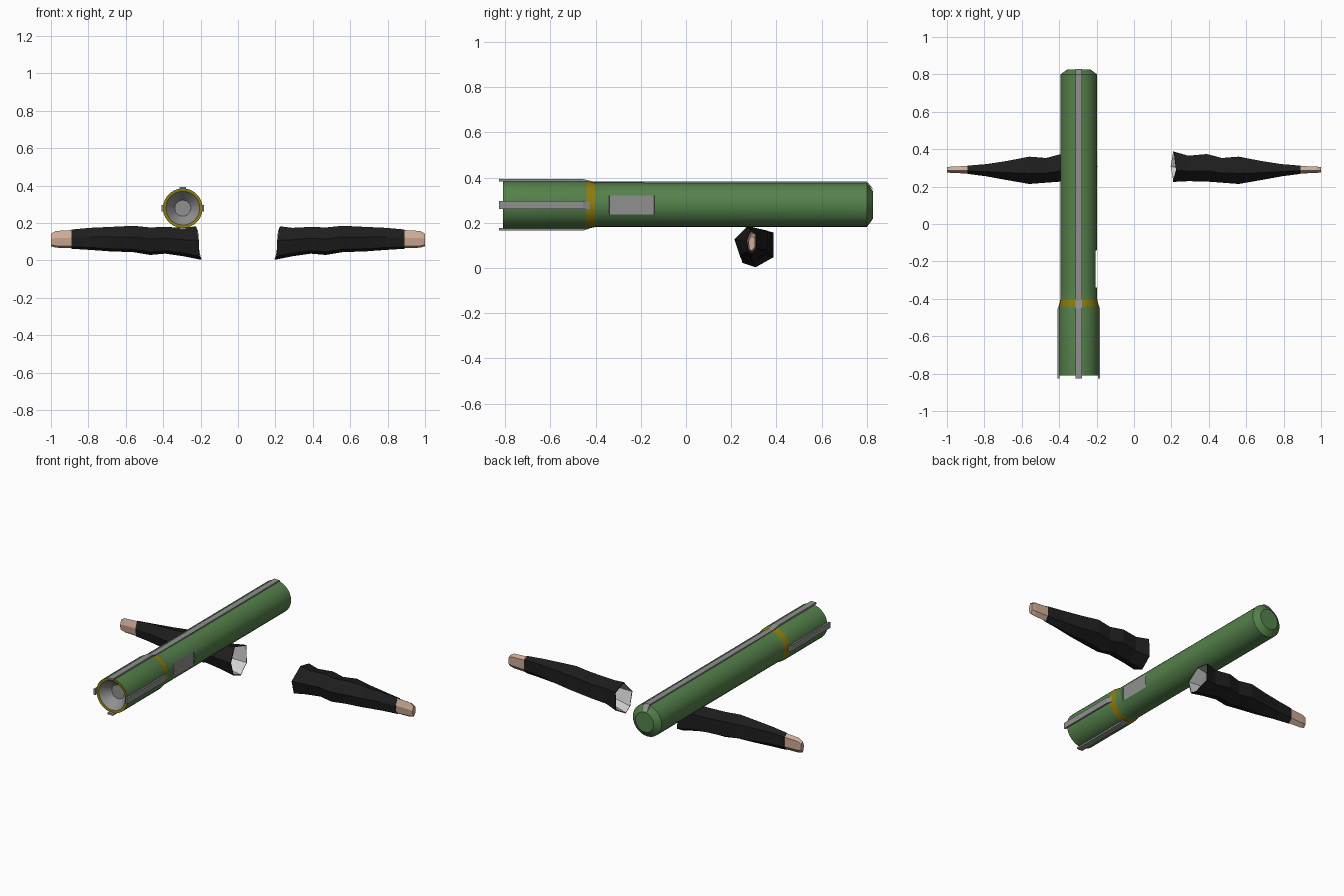
import bpy, bmesh
from math import sin, cos, pi
from mathutils import Vector, Matrix

cube = bpy.data.objects.get("Cube")
if cube:
    bpy.data.objects.remove(cube)


def material(name, rgb):
    m = bpy.data.materials.new(name)
    m.use_nodes = True
    m.diffuse_color = (*rgb, 1)
    bsdf = m.node_tree.nodes["Principled BSDF"]
    bsdf.inputs["Base Color"].default_value = (*rgb, 1)
    bsdf.inputs["Roughness"].default_value = 0.8
    return m


GREEN = material("tube green", (0.09, 0.22, 0.07))
YELLOW = material("band yellow", (0.27, 0.21, 0.005))
GREY = material("metal grey", (0.28, 0.28, 0.28))
BLACK = material("sleeve black", (0.013, 0.013, 0.013))
LINING = material("lining pale grey", (0.62, 0.62, 0.62))
SKIN = material("skin", (0.62, 0.41, 0.31))


def loft(name, rings, mats, cap_start=True, cap_end=True, rule=None):
    """Skin a list of equal-length vertex rings."""
    bm = bmesh.new()
    loops = [[bm.verts.new(p) for p in ring] for ring in rings]
    n = len(rings[0])
    for a, b in zip(loops, loops[1:]):
        for i in range(n):
            j = (i + 1) % n
            bm.faces.new((a[i], a[j], b[j], b[i]))
    if cap_start:
        bm.faces.new(loops[0])
    if cap_end:
        bm.faces.new(loops[-1])
    bmesh.ops.recalc_face_normals(bm, faces=bm.faces)
    if rule:
        for f in bm.faces:
            f.material_index = rule(f)
    mesh = bpy.data.meshes.new(name)
    bm.to_mesh(mesh)
    bm.free()
    for m in mats:
        mesh.materials.append(m)
    obj = bpy.data.objects.new(name, mesh)
    bpy.context.collection.objects.link(obj)
    return obj


# Launch tube: lathe profile (y, radius), with a flat cut into its left side
AXIS = Vector((-0.295, 0, 0.279))
SIDES, R = 28, 0.098
FLAT = R * cos(4 * pi / SIDES)
profile = [(-0.75, 0.043), (-0.808, 0.09), (-0.81, 0.106), (-0.44, 0.106),
           (-0.40, R), (-0.34, R), (-0.339, R), (-0.141, R), (-0.14, R),
           (0.80, R), (0.826, 0.062)]


def circle(y, r):
    limit = FLAT if -0.3395 < y < -0.1405 else 1
    return [(min(r * cos(2 * pi * i / SIDES), limit), y, r * sin(2 * pi * i / SIDES))
            for i in range(SIDES)]


def tube_rule(f):
    c = f.calc_center_median()
    radius = (c.x ** 2 + c.z ** 2) ** 0.5
    if c.y < -0.7 and radius < 0.08:
        return 2                                    # recessed muzzle
    if c.y < -0.805 or -0.44 < c.y < -0.40:
        return 1                                    # muzzle rim and band
    if -0.339 < c.y < -0.141 and f.normal.x > 0.999 and c.x < FLAT + 0.0001:
        return 2                                    # side flat
    return 0


tube = loft("launch_tube", [circle(y, r) for y, r in profile],
            [GREEN, YELLOW, GREY], rule=tube_rule)
tube.location = AXIS
bpy.ops.object.select_all(action='DESELECT')
tube.select_set(True)
bpy.context.view_layer.objects.active = tube
bpy.ops.object.shade_smooth_by_angle(angle=pi / 9)


# Rails: side outline (y, radius) given thickness, turned around the tube axis
def rail(name, outline, turn, width=0.036):
    rings = [[(x, y, r) for y, r in outline] for x in (-width / 2, width / 2)]
    obj = loft(name, rings, [GREY])
    obj.matrix_world = Matrix.Translation(AXIS) @ Matrix.Rotation(turn, 4, 'Y')


fin = [(-0.826, 0.103), (-0.826, 0.114), (-0.455, 0.114), (-0.425, 0.104), (-0.425, 0.09)]
for name, turn in (("left_rail", pi / 2), ("bottom_rail", pi), ("right_rail", -pi / 2)):
    rail(name, fin, turn)
rail("top_rail", fin[:3] + [(-0.41, 0.104), (0.80, 0.104), (0.829, 0.068),
                            (0.80, 0.09)], 0)

# Arms: one uneven hexagon fitted to (x, y min, y max, z min, z max) stations
HEXAGON = [(0, 0.58), (0.15, 0.11), (0.51, 0), (1, 0.25), (1, 0.86), (0.39, 1)]
sleeve = [(0.20, 0.225, 0.387, 0.003, 0.182), (0.29, 0.229, 0.365, 0.022, 0.174),
          (0.39, 0.227, 0.374, 0.036, 0.179), (0.47, 0.221, 0.353, 0.029, 0.176),
          (0.56, 0.214, 0.360, 0.044, 0.185), (0.68, 0.235, 0.337, 0.048, 0.179),
          (0.79, 0.255, 0.320, 0.056, 0.174), (0.89, 0.268, 0.312, 0.062, 0.165)]
hand = [(0.888, 0.270, 0.310, 0.065, 0.162), (0.975, 0.273, 0.307, 0.068, 0.157),
        (1.0, 0.276, 0.304, 0.076, 0.142)]


def hexagon(side, x, y0, y1, z0, z1, slant=0):
    return [(side * (x + slant * v), y0 + (y1 - y0) * u, z0 + (z1 - z0) * v)
            for u, v in HEXAGON]


for side, label in ((1, "left"), (-1, "right")):
    rings = [hexagon(side, *s, slant=0.02 if i == 0 else 0) for i, s in enumerate(sleeve)]
    for i, p in enumerate(rings[0]):                # ragged open end
        rings[0][i] = (p[0] - side * 0.003 + side * 0.008 * (i % 2), p[1], p[2])
    arm = loft(label + "_sleeve", rings, [BLACK, LINING], False, False)
    shell = arm.modifiers.new("lining", 'SOLIDIFY')
    shell.thickness = 0.005
    shell.offset = -1
    shell.material_offset = 1
    loft(label + "_hand", [hexagon(side, *s) for s in hand], [SKIN])
